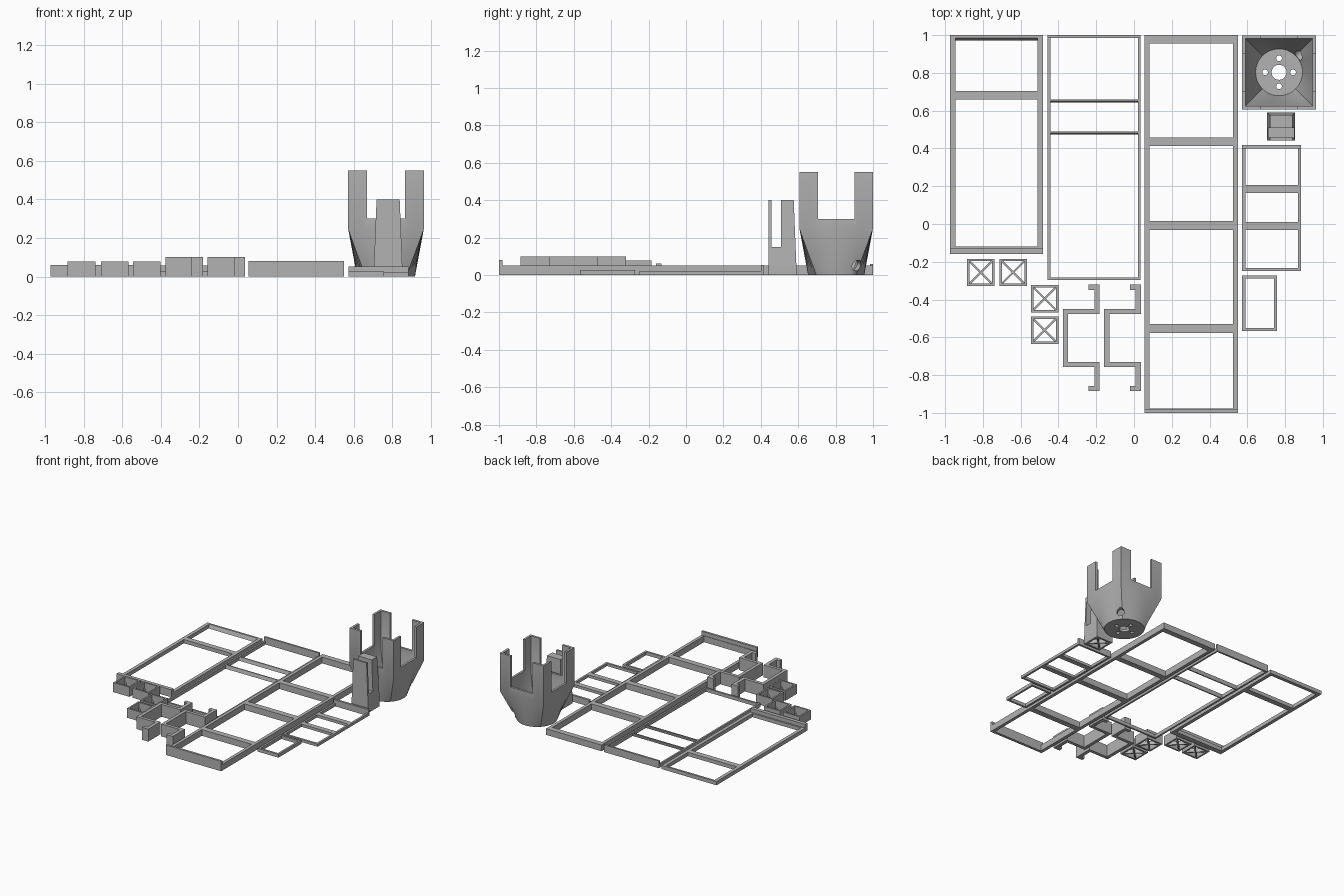
import bpy, bmesh, math
from mathutils import Vector

if "Cube" in bpy.data.objects:
    bpy.data.objects.remove(bpy.data.objects["Cube"])

grey = bpy.data.materials.new("plain_grey")
grey.diffuse_color = (0.45, 0.45, 0.45, 1)
grey.use_nodes = True
grey.node_tree.nodes["Principled BSDF"].inputs["Base Color"].default_value = grey.diffuse_color


def finish(name, bm):
    bmesh.ops.recalc_face_normals(bm, faces=bm.faces)
    me = bpy.data.meshes.new(name)
    bm.to_mesh(me)
    bm.free()
    me.materials.append(grey)
    ob = bpy.data.objects.new(name, me)
    bpy.context.collection.objects.link(ob)
    return ob


def prism(bm, pts, z0, z1, shift=0.0):
    """Extrude an outline upward; shift leans the top in y."""
    lo = [bm.verts.new((x, y, z0)) for x, y in pts]
    hi = [bm.verts.new((x, y + shift, z1)) for x, y in pts]
    bm.faces.new(lo[::-1])
    bm.faces.new(hi)
    n = len(pts)
    for i in range(n):
        j = (i + 1) % n
        bm.faces.new((lo[i], lo[j], hi[j], hi[i]))


def box(bm, x0, x1, y0, y1, z0, z1, shift=0.0):
    prism(bm, [(x0, y0), (x1, y0), (x1, y1), (x0, y1)], z0, z1, shift)


def frame(name, x0, x1, y0, y1, rail, h, bars, lips=(), leaning=()):
    """Two side rails, flat crossbars, raised lips (y0, y1, height) and leaning bars."""
    bm = bmesh.new()
    box(bm, x0, x0 + rail, y0, y1, 0, h)
    box(bm, x1 - rail, x1, y0, y1, 0, h)
    for a, b in bars:
        box(bm, x0 + rail, x1 - rail, a, b, 0, h)
    for a, b, top in lips:
        box(bm, x0, x1, a, b, h, top)
    for a, b, s in leaning:
        box(bm, x0 + rail, x1 - rail, a, b, 0, h, s)
    return finish(name, bm)


def cut(ob, cutters):
    """Subtract the cutters and bake the result."""
    for c in cutters:
        m = ob.modifiers.new("cut", 'BOOLEAN')
        m.operation = 'DIFFERENCE'
        m.solver = 'EXACT'
        m.object = c
    dg = bpy.context.evaluated_depsgraph_get()
    me = bpy.data.meshes.new_from_object(ob.evaluated_get(dg))
    ob.modifiers.clear()
    ob.data = me
    for c in cutters:
        bpy.data.objects.remove(c)


def cut_box(*dims):
    bm = bmesh.new()
    box(bm, *dims)
    return finish("cutter", bm)


def cut_rod(centre, direction, r, length):
    bm = bmesh.new()
    bmesh.ops.create_cone(bm, cap_ends=True, segments=20, radius1=r, radius2=r, depth=length)
    ob = finish("cutter", bm)
    ob.rotation_euler = Vector(direction).to_track_quat('Z', 'Y').to_euler()
    ob.location = centre
    return ob


def loft(name, cx, cy, rings, n=48):
    """Rings of (kind, half size, z), from circle to square."""
    bm = bmesh.new()
    loops = []
    for kind, r, z in rings:
        loop = []
        for i in range(n):
            a = math.tau * i / n
            c, s = math.cos(a), math.sin(a)
            k = r / max(abs(c), abs(s)) if kind == "square" else r
            loop.append(bm.verts.new((cx + c * k, cy + s * k, z)))
        loops.append(loop)
    for a, b in zip(loops, loops[1:]):
        for i in range(n):
            j = (i + 1) % n
            bm.faces.new((a[i], a[j], b[j], b[i]))
    bm.faces.new(loops[0][::-1])
    bm.faces.new(loops[-1])
    return finish(name, bm)


def cross(bm, x0, x1, y0, y1, h, w=0.005):
    """Diagonal bracing between opposite corners."""
    for xa, xb in ((x0, x1), (x1, x0)):
        d = Vector((xb - xa, y1 - y0)).normalized()
        px, py = -d.y * w, d.x * w
        prism(bm, [(xa + px, y0 + py), (xa - px, y0 - py),
                   (xb - px, y1 - py), (xb + px, y1 + py)], 0, h)


# Flat frames
frame("left_frame", -0.973, -0.483, -0.16, 1.0, 0.028, 0.03,
      [(-0.16, -0.118), (0.66, 0.705), (0.988, 1.0)],
      [(-0.16, -0.13, 0.06)], [(0.972, 0.988, 0.012)])
frame("middle_frame", -0.457, 0.034, -0.297, 1.0, 0.014, 0.028,
      [(-0.297, -0.283), (0.985, 1.0)], [(0.985, 1.0, 0.058)],
      [(0.643, 0.652, 0.008), (0.473, 0.482, 0.008)])
frame("long_frame", 0.055, 0.55, -1.0, 1.0, 0.026, 0.05,
      [(-1.0, -0.978), (-0.577, -0.53), (-0.032, 0.015), (0.412, 0.458), (0.955, 1.0)],
      [(-1.0, -0.982, 0.08)])
frame("narrow_frame", 0.573, 0.884, -0.248, 0.417, 0.016, 0.022,
      [(-0.248, -0.232), (-0.032, 0.01), (0.164, 0.206), (0.4, 0.417)],
      [(0.4, 0.417, 0.052)])
frame("small_frame", 0.573, 0.758, -0.567, -0.273, 0.016, 0.027,
      [(-0.567, -0.551), (-0.289, -0.273)])

# Cross braced feet
for k, (x, y) in enumerate([(-0.884, -0.329), (-0.712, -0.329), (-0.546, -0.468), (-0.546, -0.635)]):
    s, t = 0.145, 0.013
    bm = bmesh.new()
    box(bm, x, x + t, y, y + s, 0, 0.077)
    box(bm, x + s - t, x + s, y, y + s, 0, 0.077)
    box(bm, x + t, x + s - t, y, y + t, 0, 0.077)
    box(bm, x + t, x + s - t, y + s - t, y + s, 0, 0.077)
    cross(bm, x + t, x + s - t, y + t, y + s - t, 0.03)
    finish(f"braced_foot_{k + 1}", bm)

# Hooked brackets: half outline mirrored about the middle
for k, x in enumerate((-0.377, -0.158)):
    outer = [(0.0, 0.153), (0.167, 0.153), (0.167, 0.254), (0.137, 0.254), (0.137, 0.282), (0.195, 0.282)]
    inner = [(0.195, 0.127), (0.027, 0.127)]
    half = outer + inner
    pts = half + [(a, -b) for a, b in reversed(half)]
    bm = bmesh.new()
    prism(bm, [(x + a, -0.603 + b) for a, b in pts], 0, 0.1)
    finish(f"hooked_bracket_{k + 1}", bm)

# Funnel cup with four corner posts
cx, cy = 0.768, 0.803
cup = loft("funnel_cup", cx, cy, [("circle", 0.15, 0), ("square", 0.196, 0.245), ("square", 0.196, 0.55)])
hollow = loft("cutter", cx, cy, [("circle", 0.124, 0.02), ("square", 0.178, 0.25), ("square", 0.178, 0.6)])
holes = [cut_rod((cx, cy, 0), (0, 0, 1), 0.04, 0.2)]
for i in range(4):
    a = i * math.pi / 2
    holes.append(cut_rod((cx + 0.074 * math.cos(a), cy + 0.074 * math.sin(a), 0), (0, 0, 1), 0.015, 0.2))
spout = Vector((0.76, 0.65, 0))
holes.append(cut_rod(Vector((cx, cy, 0.05)) + spout * 0.17, spout, 0.028, 0.14))
cut(cup, [hollow,
          cut_box(cx - 0.098, cx + 0.098, cy - 0.4, cy + 0.4, 0.3, 0.7),
          cut_box(cx - 0.4, cx + 0.4, cy - 0.098, cy + 0.098, 0.3, 0.7)] + holes)
cup.data.shade_smooth()
cup.data.set_sharp_from_angle(angle=math.radians(30))

# Tapered slotted post
px, py = 0.779, 0.516
post = loft("slotted_post", px, py, [("square", 0.074, 0), ("square", 0.074, 0.05), ("square", 0.06, 0.4)], 8)
for v in post.data.vertices:          # front face stays nearly upright
    if v.co.y < py - 0.05:
        v.co.y = 0.442
cut(post, [cut_box(0.6, 1.0, 0.457, 0.508, 0.15, 0.6),
           cut_box(px - 0.06, px + 0.06, py - 0.06, py + 0.06, -0.1, 0.12)])
bm = bmesh.new()
cross(bm, px - 0.06, px + 0.06, py - 0.06, py + 0.06, 0.03)
finish("post_brace", bm)
